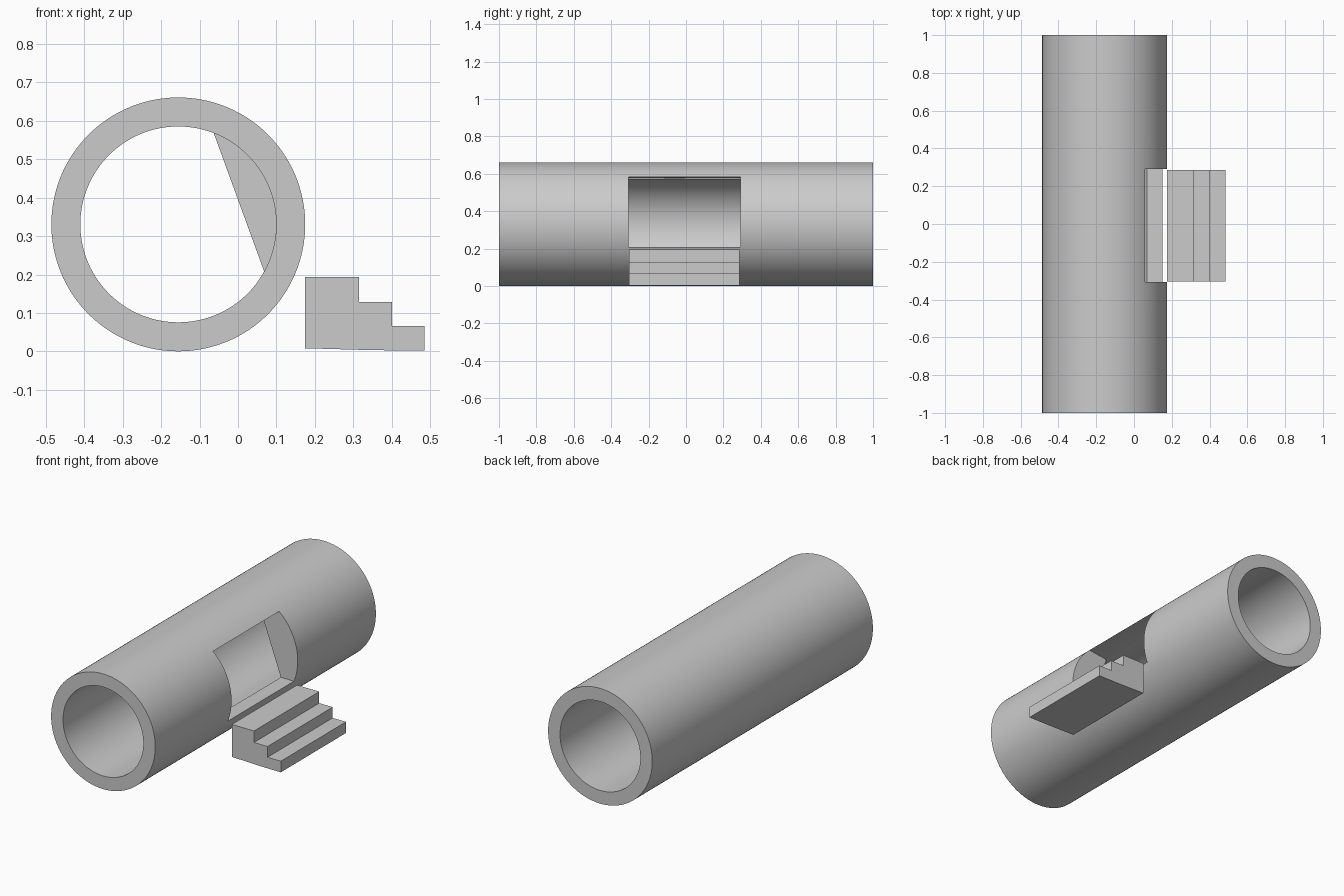
import bpy, bmesh, math

if "Cube" in bpy.data.objects:
    bpy.data.objects.remove(bpy.data.objects["Cube"])

CX, CZ = -0.1555, 0.3305      # pipe axis
R_OUT, R_IN = 0.3305, 0.255   # pipe radii
Y0, Y1 = -0.308, 0.291        # doorway extent along the pipe


def make_object(name, bm):
    bmesh.ops.recalc_face_normals(bm, faces=bm.faces)
    mesh = bpy.data.meshes.new(name)
    bm.to_mesh(mesh)
    bm.free()
    obj = bpy.data.objects.new(name, mesh)
    bpy.context.collection.objects.link(obj)
    return obj


def prism(name, profile, y0, y1):
    """Extrude an (x, z) outline along y."""
    bm = bmesh.new()
    face = bm.faces.new([bm.verts.new((x, y0, z)) for x, z in profile])
    ext = bmesh.ops.extrude_face_region(bm, geom=[face])
    verts = [g for g in ext["geom"] if isinstance(g, bmesh.types.BMVert)]
    bmesh.ops.translate(bm, verts=verts, vec=(0, y1 - y0, 0))
    return make_object(name, bm)


def on_circle(radius, a):
    return CX + radius * math.cos(a), CZ + radius * math.sin(a)


# Pipe: a rectangular wall section spun around the axis
N = 128
bm = bmesh.new()
section = [(R_OUT, -1), (R_OUT, 1), (R_IN, 1), (R_IN, -1)]
rings = []
for i in range(N):
    a = 2 * math.pi * i / N
    rings.append([bm.verts.new((on_circle(r, a)[0], y, on_circle(r, a)[1])) for r, y in section])
for i in range(N):
    p, q = rings[i], rings[(i + 1) % N]
    for j in range(4):
        k = (j + 1) % 4
        bm.faces.new((p[j], p[k], q[k], q[j]))
pipe = make_object("pipe", bm)

# Doorway cut through the pipe wall
cutter = prism("doorway_cutter",
               [(-0.075, 0.568), (0.0675, 0.208), (0.4, 0.208), (0.4, 0.623)], Y0, Y1)
cutter.hide_render = True
cutter.hide_viewport = True
cut = pipe.modifiers.new("doorway", 'BOOLEAN')
cut.operation = 'DIFFERENCE'
cut.solver = 'EXACT'
cut.object = cutter
bpy.context.view_layer.objects.active = pipe
pipe.select_set(True)
bpy.ops.object.modifier_apply(modifier=cut.name)
bpy.ops.object.shade_smooth_by_angle(angle=math.radians(30))
bpy.data.objects.remove(cutter)

# Flat cheeks closing each doorway side from the bore wall to a straight chord
a_low = math.atan2(0.208 - CZ, 0.068 - CX)
a_high = math.atan2(0.569 - CZ, -0.063 - CX)
for name, y in (("front_cheek", Y0), ("back_cheek", Y1)):
    bm = bmesh.new()
    arc = [on_circle(R_IN, a_low + (a_high - a_low) * i / 40) for i in range(41)]
    bm.faces.new([bm.verts.new((x, y, z)) for x, z in arc])
    make_object(name, bm)

# Three steps leading up to the doorway
prism("steps", [(0.174, 0.008), (0.35, 0.003), (0.485, 0.002), (0.485, 0.066),
                (0.401, 0.066), (0.401, 0.128), (0.315, 0.128), (0.315, 0.194),
                (0.174, 0.194)], -0.305, 0.286)
